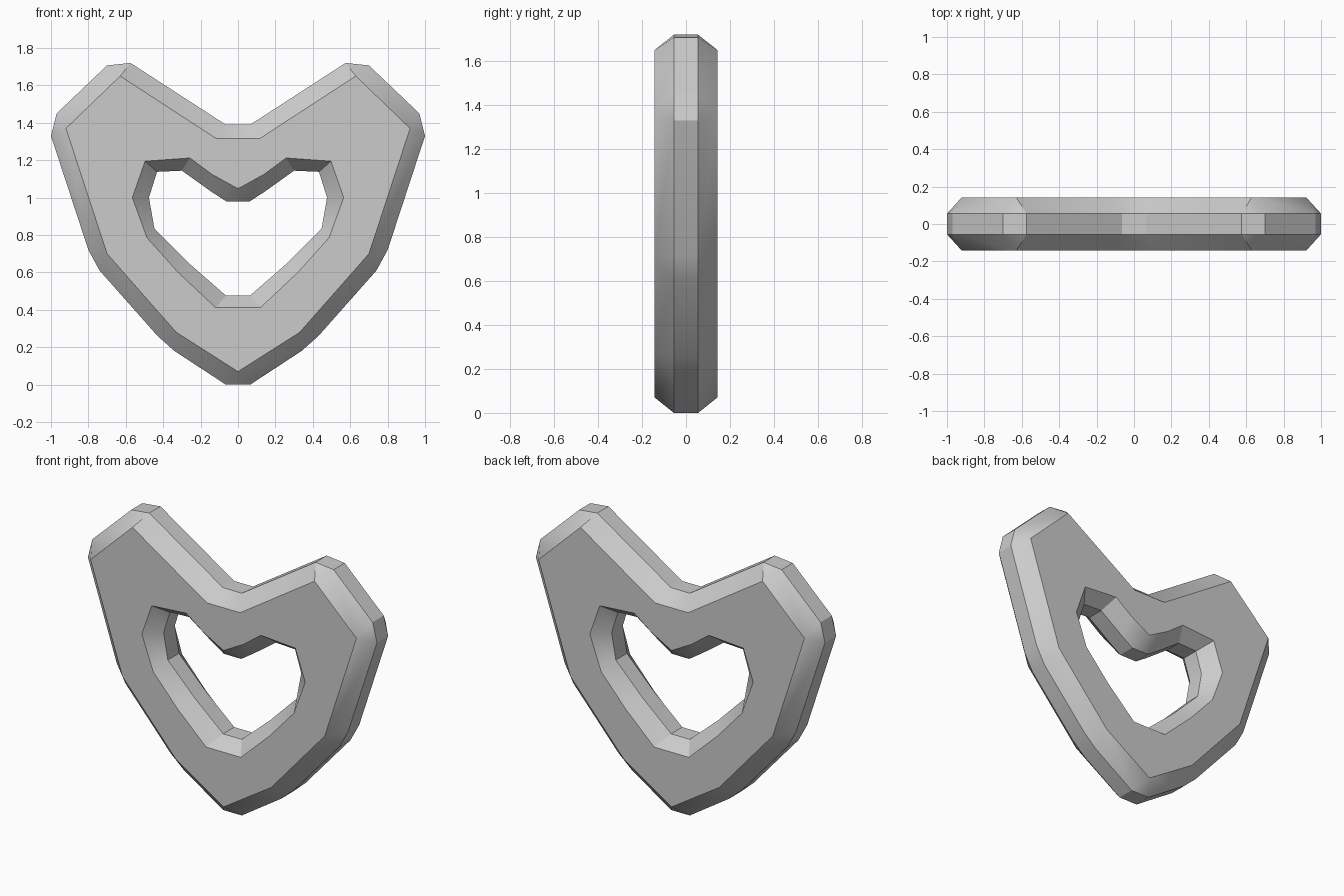
import bpy, bmesh, math

if "Cube" in bpy.data.objects:
    bpy.data.objects.remove(bpy.data.objects["Cube"])

FACE_Y, MID_Y = 0.143, 0.055

# Right half profiles, bottom to top: (face x, face z, mid x, mid z)
OUTER = [(0, .07, .065, 0), (.33, .28, .34, .18), (.33, .28, .43, .26),
         (.70, .70, .74, .61), (.70, .70, .80, .72),
         (.92, 1.37, 1.0, 1.33), (.92, 1.37, .97, 1.45),
         (.63, 1.65, .70, 1.707), (.63, 1.65, .575, 1.72),
         (.115, 1.315, .065, 1.39)]
HOLE = [(.12, .412, .064, .476), (.32, .60, .26, .647), (.487, .786, .447, .835),
        (.565, 1.0, .476, 1.0), (.497, 1.195, .433, 1.138),
        (.257, 1.212, .30, 1.144), (.14, 1.125, .14, 1.03), (0, 1.048, .06, .978)]

bm = bmesh.new()
cache = {}


def vert(x, y, z):
    key = (round(x, 4), y, z)
    if key not in cache:
        cache[key] = bm.verts.new((key[0], y, z))
    return cache[key]


def wall(half):
    """Bevelled wall around a mirrored outline; returns front and back rim edges."""
    full = half + [(-a, b, -c, d) for a, b, c, d in reversed(half)]
    rings = [[vert(a, -FACE_Y, b) for a, b, c, d in full],
             [vert(c, -MID_Y, d) for a, b, c, d in full],
             [vert(c, MID_Y, d) for a, b, c, d in full],
             [vert(a, FACE_Y, b) for a, b, c, d in full]]
    n = len(full)
    for r, s in zip(rings, rings[1:]):
        for i in range(n):
            j = (i + 1) % n
            loop = list(dict.fromkeys((r[i], r[j], s[j], s[i])))
            bm.faces.new(loop)
    rims = []
    for r in (rings[0], rings[3]):
        rims.append([bm.edges.get((r[i], r[(i + 1) % n]))
                     for i in range(n) if r[i] != r[(i + 1) % n]])
    return rims


# Walls, then flat front and back faces between the two rims
outer_rims, hole_rims = wall(OUTER), wall(HOLE)
for a, b in zip(outer_rims, hole_rims):
    bmesh.ops.triangle_fill(bm, edges=a + b, use_beauty=True)
bmesh.ops.recalc_face_normals(bm, faces=bm.faces[:])

mesh = bpy.data.meshes.new("heart_frame")
bm.to_mesh(mesh)
bm.free()
heart = bpy.data.objects.new("heart_frame", mesh)
bpy.context.collection.objects.link(heart)
bpy.context.view_layer.objects.active = heart
heart.select_set(True)
bpy.ops.object.shade_smooth_by_angle(angle=math.radians(30))
